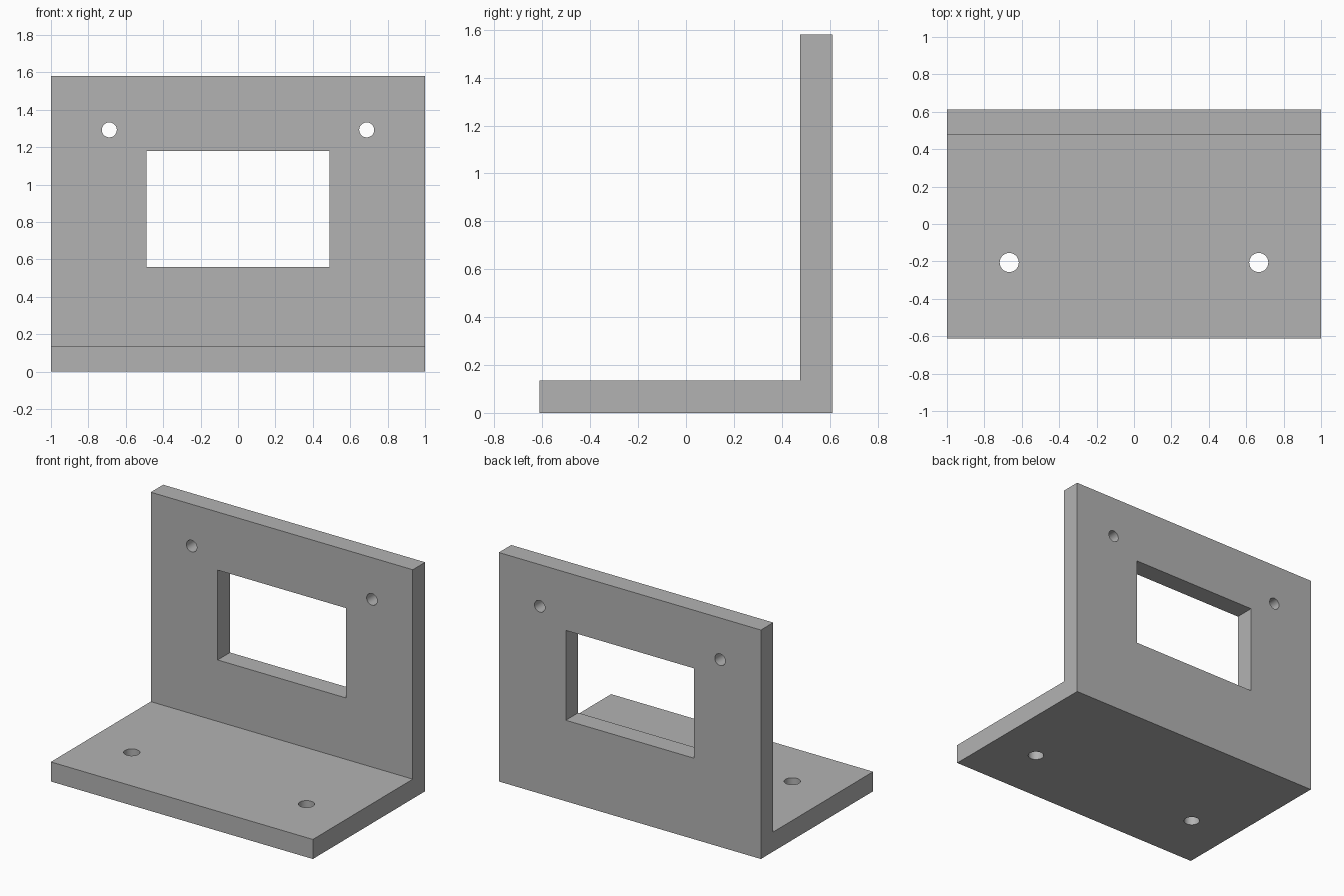
import bpy, bmesh, math
from mathutils import Matrix, Vector

if "Cube" in bpy.data.objects:
    bpy.data.objects.remove(bpy.data.objects["Cube"])

HALF_W, HALF_D, HEIGHT, THICK = 1.0, 0.612, 1.58, 0.135
WALL_Y = HALF_D - THICK / 2

grey = bpy.data.materials.new("plain grey")
grey.diffuse_color = (0.45, 0.45, 0.45, 1)
grey.use_nodes = True
grey.node_tree.nodes["Principled BSDF"].inputs["Base Color"].default_value = grey.diffuse_color


def finish(bm, name):
    bmesh.ops.recalc_face_normals(bm, faces=bm.faces)
    mesh = bpy.data.meshes.new(name)
    bm.to_mesh(mesh)
    bm.free()
    mesh.materials.append(grey)
    obj = bpy.data.objects.new(name, mesh)
    bpy.context.collection.objects.link(obj)
    return obj


# L-shaped bracket: side profile extruded across the width
profile = [(-HALF_D, 0), (HALF_D, 0), (HALF_D, HEIGHT), (HALF_D - THICK, HEIGHT),
           (HALF_D - THICK, THICK), (-HALF_D, THICK)]
bm = bmesh.new()
face = bm.faces.new([bm.verts.new((-HALF_W, y, z)) for y, z in profile])
new = bmesh.ops.extrude_face_region(bm, geom=[face])["geom"]
bmesh.ops.translate(bm, vec=(2 * HALF_W, 0, 0),
                    verts=[g for g in new if isinstance(g, bmesh.types.BMVert)])
bracket = finish(bm, "angle_bracket")

# Cutters: window in the wall, paired screw holes in wall and base
bm = bmesh.new()
bmesh.ops.create_cube(bm, size=1, matrix=Matrix.Translation((0, WALL_Y, 0.869))
                      @ Matrix.Diagonal((0.978, 0.4, 0.62, 1)))


def hole(center, radius, rotation):
    bmesh.ops.create_cone(bm, cap_ends=True, segments=48, radius1=radius, radius2=radius,
                          depth=0.4, matrix=Matrix.Translation(Vector(center)) @ rotation)


for side in (-1, 1):
    hole((side * 0.688, WALL_Y, 1.292), 0.04, Matrix.Rotation(math.pi / 2, 4, "X"))
    hole((side * 0.667, -0.206, THICK / 2), 0.051, Matrix.Identity(4))
cutter = finish(bm, "opening_cutter")
cutter.hide_render = True

# Cut the openings, then drop the cutter
bpy.context.view_layer.objects.active = bracket
bracket.select_set(True)
mod = bracket.modifiers.new("openings", "BOOLEAN")
mod.operation, mod.solver, mod.object = "DIFFERENCE", "EXACT", cutter
bpy.ops.object.modifier_apply(modifier=mod.name)
bpy.data.objects.remove(cutter)
bpy.ops.object.shade_smooth_by_angle(angle=math.radians(30))
